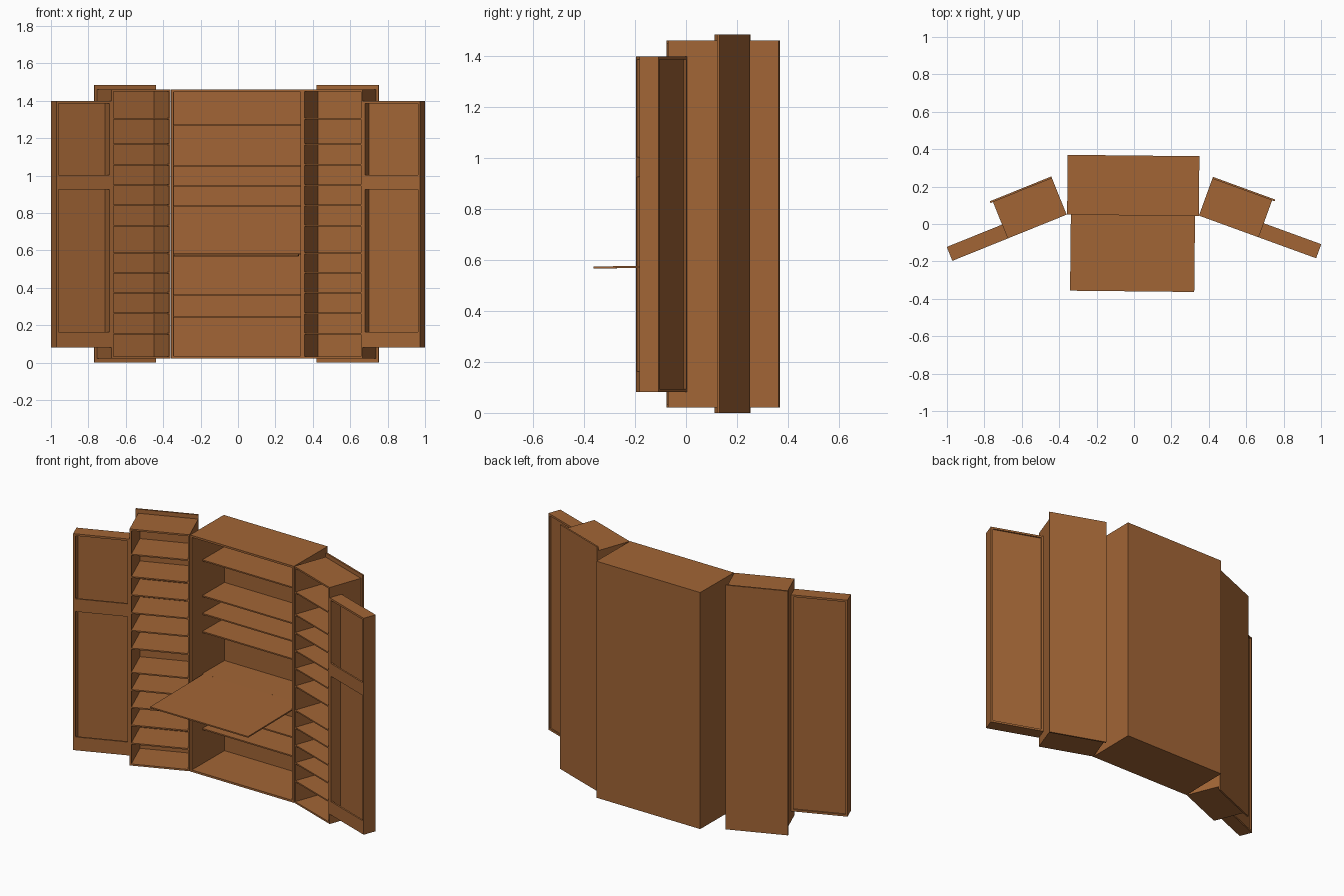
import bpy, bmesh, math
from mathutils import Matrix, Vector

if "Cube" in bpy.data.objects:
    bpy.data.objects.remove(bpy.data.objects["Cube"])

wood = bpy.data.materials.new("brown_wood")
wood.diffuse_color = (0.36, 0.13, 0.036, 1)
wood.use_nodes = True
wood.node_tree.nodes["Principled BSDF"].inputs["Base Color"].default_value = wood.diffuse_color


def boards(name, frame, items, s=1):
    """One object from boxes (x0, x1, y0, y1, z0, z1) in a local frame; s mirrors x."""
    bm = bmesh.new()
    for x0, x1, y0, y1, z0, z1 in items:
        size = Vector((x1 - x0, y1 - y0, z1 - z0))
        mid = Vector((s * (x0 + x1) / 2, (y0 + y1) / 2, (z0 + z1) / 2))
        bmesh.ops.create_cube(bm, size=1, matrix=frame @ Matrix.Translation(mid)
                              @ Matrix.Diagonal((*size, 1)))
    me = bpy.data.meshes.new(name)
    bm.to_mesh(me)
    bm.free()
    me.materials.append(wood)
    ob = bpy.data.objects.new(name, me)
    bpy.context.collection.objects.link(ob)
    return ob


def frame_at(x, y, deg):
    return Matrix.Translation((x, y, 0)) @ Matrix.Rotation(math.radians(deg), 4, 'Z')


def carcass(x0, x1, y0, y1, z0, z1, t):
    """Two sides, a top and a bottom."""
    return [(x0, x0 + t, y0, y1, z0, z1), (x1 - t, x1, y0, y1, z0, z1),
            (x0 + t, x1 - t, y0, y1, z0, z0 + t), (x0 + t, x1 - t, y0, y1, z1 - t, z1)]


# Central cabinet
mid = frame_at(-0.004, 0.206, -0.6)
boards("centre_carcass", mid, carcass(-0.352, 0.352, -0.16, 0.16, 0.022, 1.46, 0.012))
boards("centre_back", mid, [(-0.34, 0.34, 0.15, 0.16, 0.034, 1.448)])
boards("centre_shelves", mid, [(-0.34, 0.34, -0.06, 0.15, z - 0.004, z + 0.004)
                               for z in (0.245, 0.36, 0.578, 0.835, 0.945, 1.053, 1.27)])

# Fold-down desk, tilted slightly towards the front
tilt = mid @ Matrix.Translation((0, -0.06, 0.578)) @ Matrix.Rotation(math.radians(0.9), 4, 'X')
boards("fold_down_desk", tilt, [(-0.332, 0.332, -0.506, 0.0, -0.004, 0.004)])

# Angled wings with their doors
shelf_z = (0.155, 0.265, 0.373, 0.48, 0.585, 0.732, 0.84, 0.948, 1.057, 1.167, 1.303)
for side, s, x, y, deg, end in (("left", -1, -0.36, 0.05, 22, 0.659),
                                ("right", 1, 0.347, 0.045, -20, 0.667)):
    f = frame_at(x, y, deg)
    boards(side + "_wing_carcass", f, carcass(0, 0.34, 0, 0.21, 0.022, 1.46, 0.01), s)
    boards(side + "_wing_back", f, [(0, 0.354, 0.21, 0.22, 0, 1.485)], s)
    boards(side + "_wing_shelves", f,
           [(0.01, 0.33, 0.001, 0.21, z - 0.004, z + 0.004) for z in shelf_z], s)
    boards(side + "_door_frame", f, carcass(0.34, end, 0, 0.08, 0.082, 1.398, 0.012), s)
    boards(side + "_door_panel", f, [(0.352, end - 0.012, 0.064, 0.072, 0.094, 1.386)], s)
    boards(side + "_door_rails", f, [(0.352, end - 0.012, 0, 0.01, z0, z1)
                                     for z0, z1 in ((0.094, 0.163), (0.925, 1.003))], s)
